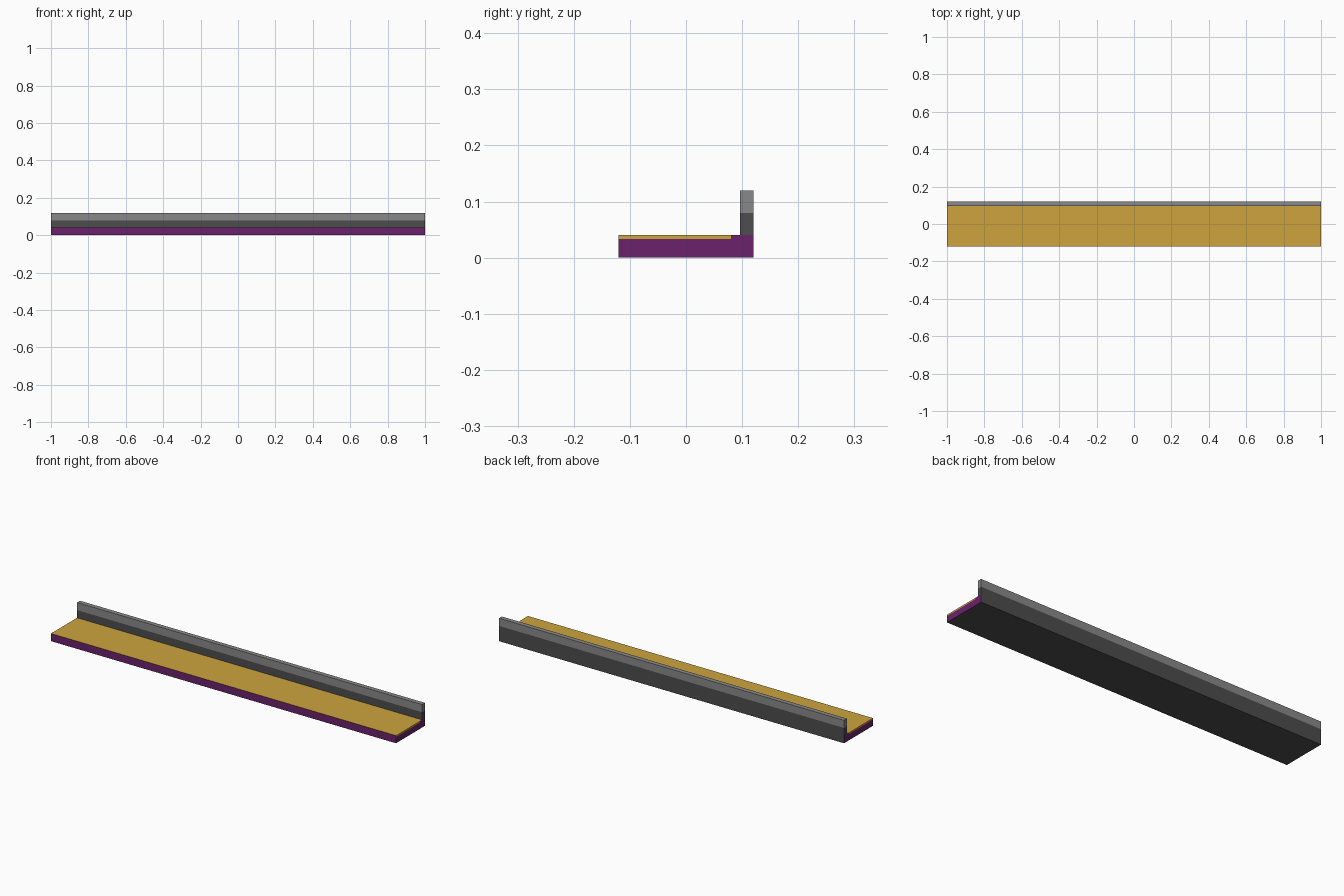
import bpy, bmesh
from mathutils import Vector

if "Cube" in bpy.data.objects:
    bpy.data.objects.remove(bpy.data.objects["Cube"])


def material(name, rgb):
    lin = [c / 255 / 12.92 if c <= 10 else ((c / 255 + 0.055) / 1.055) ** 2.4 for c in rgb]
    m = bpy.data.materials.new(name)
    m.diffuse_color = (*lin, 1)
    m.use_nodes = True
    m.node_tree.nodes["Principled BSDF"].inputs["Base Color"].default_value = m.diffuse_color
    return m


MATS = [material("gold", (205, 164, 61)),
        material("purple", (107, 34, 107)),
        material("dark grey", (77, 77, 77)),
        material("light grey", (137, 137, 137))]
GOLD, PURPLE, DARK, LIGHT = range(4)


def box(name, lo, hi, cuts, rule, hidden):
    """Box cut by planes (axis, position); faces coloured by rule, hidden ones removed."""
    bm = bmesh.new()
    bmesh.ops.create_cube(bm, size=1)
    for v in bm.verts:
        v.co = Vector([(a + b) / 2 + c * (b - a) for a, b, c in zip(lo, hi, v.co)])
    for axis, pos in cuts:
        p, n = Vector((0, 0, 0)), Vector((0, 0, 0))
        p[axis], n[axis] = pos, 1
        bmesh.ops.bisect_plane(bm, geom=bm.verts[:] + bm.edges[:] + bm.faces[:],
                               plane_co=p, plane_no=n)
    bm.normal_update()
    gone = []
    for f in bm.faces:
        c = f.calc_center_median()
        f.material_index = rule(c, f.normal)
        if hidden(c, f.normal):
            gone.append(f)
    bmesh.ops.delete(bm, geom=gone, context='FACES')
    me = bpy.data.meshes.new(name)
    bm.to_mesh(me)
    bm.free()
    for m in MATS:
        me.materials.append(m)
    ob = bpy.data.objects.new(name, me)
    bpy.context.collection.objects.link(ob)


def plank_colour(c, n):
    if n.z > 0.5:
        return GOLD
    if n.z < -0.5 or n.y > 0.5:
        return DARK
    if abs(n.x) > 0.5 and c.z > 0.033 and c.y < 0.08:
        return GOLD
    return PURPLE


# flat plank with gold top, purple front and ends
box("base_plank", (-1, -0.12, 0), (1, 0.12, 0.04),
    [(2, 0.033), (1, 0.08), (1, 0.096)], plank_colour,
    lambda c, n: n.z > 0.5 and c.y > 0.096)

# upright strip along the back, light upper half
box("back_lip", (-1, 0.096, 0.04), (1, 0.12, 0.12), [(2, 0.08)],
    lambda c, n: LIGHT if c.z > 0.08 else DARK,
    lambda c, n: n.z < -0.5)
